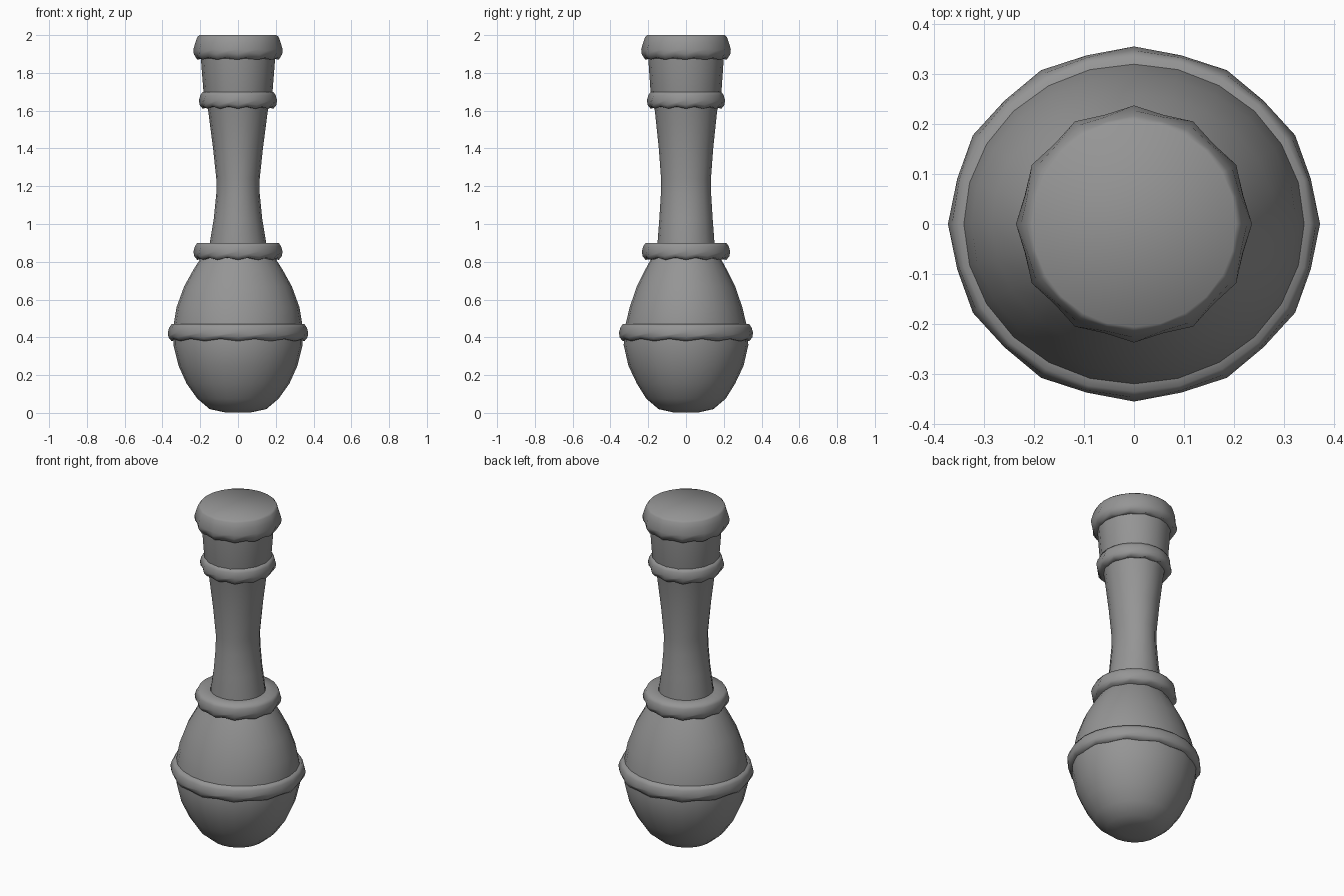
import bpy, bmesh, math

if "Cube" in bpy.data.objects:
    bpy.data.objects.remove(bpy.data.objects["Cube"])

# Dark grey finish shared by all parts
grey = bpy.data.materials.new("dark_grey")
grey.diffuse_color = (.3, .3, .3, 1)
grey.use_nodes = True
grey.node_tree.nodes["Principled BSDF"].inputs["Base Color"].default_value = grey.diffuse_color


def lathe(name, profile, n, bump=0.0, closed=False, angle=40):
    """Elliptical lathe from (rx, ry, z, bump weight, z wave) rows; odd columns are pushed in."""
    bm = bmesh.new()
    rows = []
    for rx, ry, z, w, wave in profile:
        row = []
        for i in range(n):
            a = 2 * math.pi * i / n
            k = bump * w * (i % 2)
            dz = wave * (i % 2)
            row.append(bm.verts.new(((rx - k) * math.cos(a), (ry - k) * math.sin(a), z + dz)))
        rows.append(row)
    pairs = list(zip(rows, rows[1:]))
    if closed:
        pairs.append((rows[-1], rows[0]))
    else:
        bm.faces.new(rows[0][::-1])
        bm.faces.new(rows[-1])
    for lo, hi in pairs:
        for i in range(n):
            j = (i + 1) % n
            bm.faces.new((lo[i], lo[j], hi[j], hi[i]))
    bmesh.ops.recalc_face_normals(bm, faces=bm.faces)
    mesh = bpy.data.meshes.new(name)
    bm.to_mesh(mesh)
    bm.free()
    mesh.materials.append(grey)
    obj = bpy.data.objects.new(name, mesh)
    bpy.context.collection.objects.link(obj)
    bpy.ops.object.select_all(action='DESELECT')
    obj.select_set(True)
    bpy.context.view_layer.objects.active = obj
    bpy.ops.object.shade_smooth_by_angle(angle=math.radians(angle))
    return obj


def band(name, rx, ry, inner, z0, z1, bump):
    """Hammered ring, wavy on its outer bulge and lower edge, flat on top."""
    h = z1 - z0
    lathe(name, [
        (inner[0], inner[1], z0 + .01, 0, 0),
        (rx - .02, ry - .02, z0, -.4, .012),
        (rx - .004, ry - .004, z0 + .22 * h, 1, .008),
        (rx, ry, z0 + .5 * h, 1, -.012),
        (rx - .008, ry - .008, z0 + .8 * h, .4, 0),
        (rx - .02, ry - .02, z1, 0, 0),
        (inner[0], inner[1], z1, 0, 0),
    ], 24, bump=bump, closed=True, angle=75)


def plain(rows):
    return [row + (0, 0) for row in rows]


# Rounded bulb
lathe("bulb", plain([
    (.07, .07, .003), (.15, .145, .02), (.215, .21, .075),
    (.272, .26, .155), (.315, .305, .25), (.342, .33, .36),
    (.342, .322, .46), (.325, .298, .56), (.285, .26, .67),
    (.235, .215, .76), (.20, .185, .815), (.17, .165, .85),
]), 24, angle=60)

# Waisted neck flaring to the lip
lathe("neck", plain([
    (.15, .152, .84), (.148, .15, .91), (.128, .141, 1.03),
    (.115, .133, 1.16), (.115, .132, 1.24), (.132, .144, 1.4),
    (.158, .165, 1.6), (.182, .187, 1.69), (.197, .2, 1.88),
]), 16, angle=60)

# Decorative bands
band("belly_band", .372, .355, (.32, .305), .38, .47, .006)
band("shoulder_band", .236, .234, (.15, .15), .81, .90, .01)
band("collar_band", .207, .207, (.155, .16), 1.61, 1.70, .009)

# Cap with flat top and softened rim
lathe("cap", [
    (.195, .195, 1.875, 0, 0), (.216, .216, 1.87, -.3, .012),
    (.234, .235, 1.90, 1, .008), (.236, .237, 1.925, 1, -.008),
    (.226, .227, 1.96, .5, 0), (.215, .216, 1.99, .3, 0), (.204, .206, 2.0, 0, 0),
], 24, bump=.011, angle=75)
